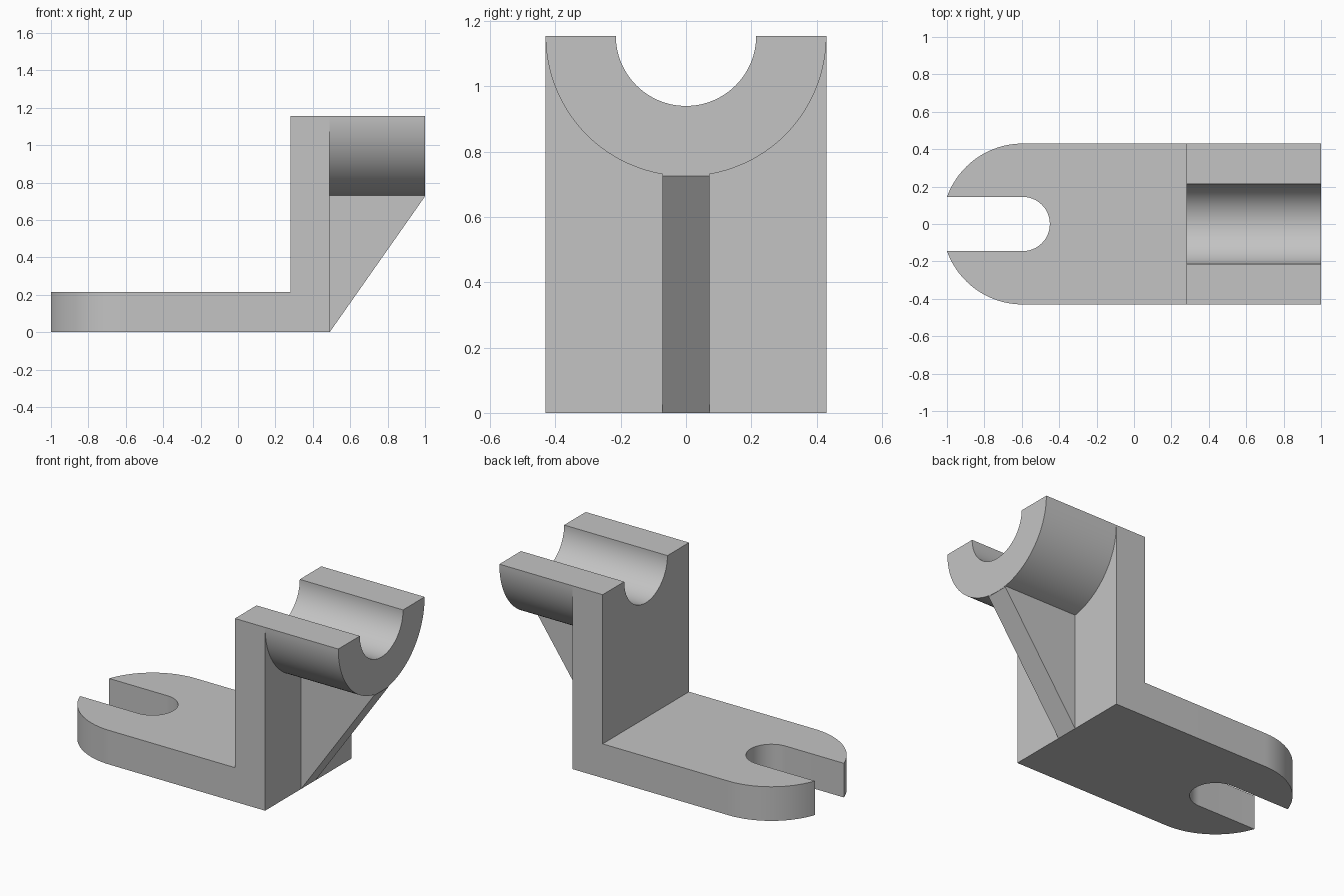
import bpy, bmesh
from math import cos, sin, pi, acos
from mathutils import Vector

cube = bpy.data.objects.get("Cube")
if cube:
    bpy.data.objects.remove(cube, do_unlink=True)

# Main dimensions
HALF_W = 0.43        # half width and outer saddle radius
BORE = 0.215         # saddle bore radius
SLOT = 0.145         # slot half width
TOP = 1.155
BASE_H = 0.215
WALL_X0, WALL_X1 = 0.28, 0.49
ROUND_X = -0.595     # centre of the rounded base end

grey = bpy.data.materials.new("plain_grey")
grey.use_nodes = True
grey.diffuse_color = (0.55, 0.55, 0.55, 1)
grey.node_tree.nodes["Principled BSDF"].inputs["Base Color"].default_value = grey.diffuse_color


def arc(cx, cy, r, a0, a1, n=48):
    return [(cx + r * cos(a0 + (a1 - a0) * i / n),
             cy + r * sin(a0 + (a1 - a0) * i / n)) for i in range(n + 1)]


def prism(name, outline, place, sweep):
    """Extrude a 2D outline, placed in space by a function, along a vector."""
    bm = bmesh.new()
    face = bm.faces.new([bm.verts.new(place(*p)) for p in outline])
    ext = bmesh.ops.extrude_face_region(bm, geom=[face], use_keep_orig=True)
    verts = [g for g in ext["geom"] if isinstance(g, bmesh.types.BMVert)]
    bmesh.ops.translate(bm, verts=verts, vec=Vector(sweep))
    bmesh.ops.recalc_face_normals(bm, faces=bm.faces)
    mesh = bpy.data.meshes.new(name)
    bm.to_mesh(mesh)
    bm.free()
    mesh.materials.append(grey)
    obj = bpy.data.objects.new(name, mesh)
    bpy.context.collection.objects.link(obj)
    bpy.ops.object.select_all(action="DESELECT")
    obj.select_set(True)
    bpy.context.view_layer.objects.active = obj
    bpy.ops.object.shade_smooth_by_angle(angle=pi / 6)
    return obj


# Base plate: rounded end with an open slot
tip = acos(SLOT / HALF_W)
base = [(WALL_X0, HALF_W)]
base += arc(ROUND_X, 0, HALF_W, pi / 2, pi / 2 + tip, 24)
base += arc(ROUND_X, 0, SLOT, pi / 2, -pi / 2, 32)
base += arc(ROUND_X, 0, HALF_W, 1.5 * pi - tip, 1.5 * pi, 24)
base += [(WALL_X0, -HALF_W)]
prism("base_plate", base, lambda x, y: (x, y, 0), (0, 0, BASE_H))

# Upright wall with a half-round notch in its top edge
bore = arc(0, TOP, BORE, 0, -pi)
wall = [(-HALF_W, TOP), (-HALF_W, 0), (HALF_W, 0), (HALF_W, TOP)] + bore
prism("upright_wall", wall, lambda y, z: (WALL_X0, y, z), (WALL_X1 - WALL_X0, 0, 0))

# Half-ring saddle reaching out from the wall
saddle = arc(0, TOP, HALF_W, -pi, 0, 64) + bore
prism("bearing_saddle", saddle, lambda y, z: (WALL_X1, y, z), (1 - WALL_X1, 0, 0))

# Triangular rib, its top sunk slightly into the saddle
RIB = 0.072
rib = [(WALL_X1, 0), (0.999, TOP - HALF_W), (0.999, 0.76), (WALL_X1, 0.76)]
prism("support_rib", rib, lambda x, z: (x, -RIB, z), (0, 2 * RIB, 0))
